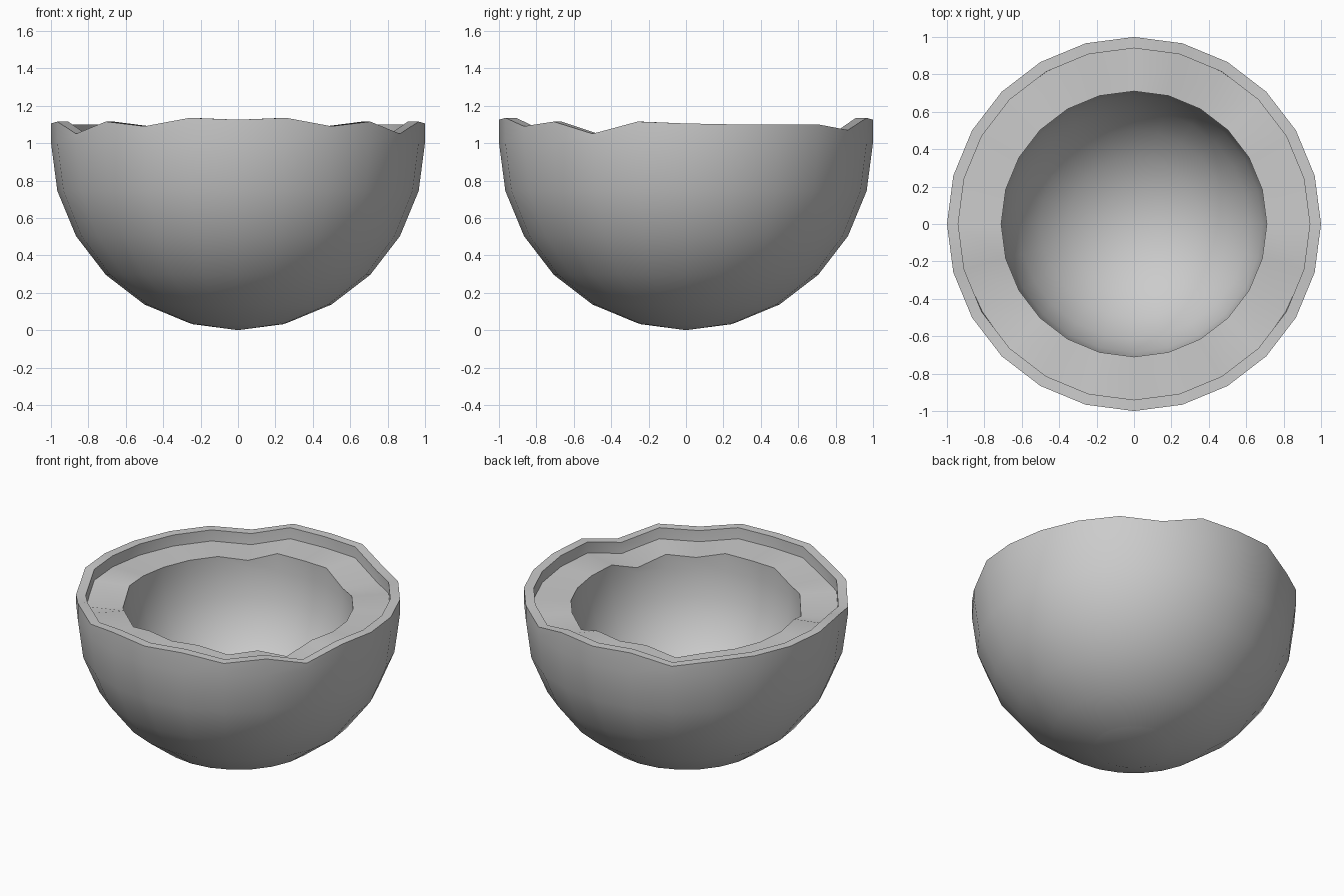
import bpy, bmesh
from math import sin, cos, pi, radians

if "Cube" in bpy.data.objects:
    bpy.data.objects.remove(bpy.data.objects["Cube"])

SEG = 24
# broken rim height above the equator, right half from front (-90 deg) to back (+90 deg)
HALF = [0.125, 0.135, 0.09, 0.115, 0.05, 0.115, 0.105, 0.10, 0.10, 0.10, 0.07, 0.135, 0.125]
RIM = HALF + HALF[-2:0:-1]   # mirrored to the left half


def half_sphere(bm, r, zc, drop):
    """Lower half of a sphere plus a vertical jagged collar; returns rows from pole to rim."""
    rows = [[bm.verts.new((0, 0, zc - r))]]
    for k in range(1, 8):
        row = []
        for i in range(SEG):
            a = -pi / 2 + 2 * pi * i / SEG
            t = min(k, 6) * pi / 12
            z = zc - r * cos(t) if k < 7 else 1.0 + RIM[i] - drop
            row.append(bm.verts.new((r * sin(t) * cos(a), r * sin(t) * sin(a), z)))
        rows.append(row)
    for i in range(SEG):
        j = (i + 1) % SEG
        bm.faces.new((rows[0][0], rows[1][j], rows[1][i]))
        for lo, hi in zip(rows[1:], rows[2:]):
            bm.faces.new((lo[i], lo[j], hi[j], hi[i]))
    return rows


def bowl(name, r_out, r_in, zc, drop):
    bm = bmesh.new()
    outer = half_sphere(bm, r_out, zc, drop)[-1]
    inner = half_sphere(bm, r_in, zc, drop)[-1]
    # rim joining the two walls
    for i in range(SEG):
        j = (i + 1) % SEG
        bm.faces.new((outer[i], outer[j], inner[j], inner[i]))
    bmesh.ops.recalc_face_normals(bm, faces=bm.faces[:])
    mesh = bpy.data.meshes.new(name)
    bm.to_mesh(mesh)
    bm.free()
    ob = bpy.data.objects.new(name, mesh)
    bpy.context.collection.objects.link(ob)
    bpy.ops.object.select_all(action='DESELECT')
    ob.select_set(True)
    bpy.context.view_layer.objects.active = ob
    bpy.ops.object.shade_smooth_by_angle(angle=radians(40))
    return ob


# hard outer shell, and the thick lining sitting slightly lower inside it
bowl("outer_shell", 1.0, 0.94, 1.003, 0.0)
bowl("inner_lining", 0.94, 0.71, 0.94, 0.075)
